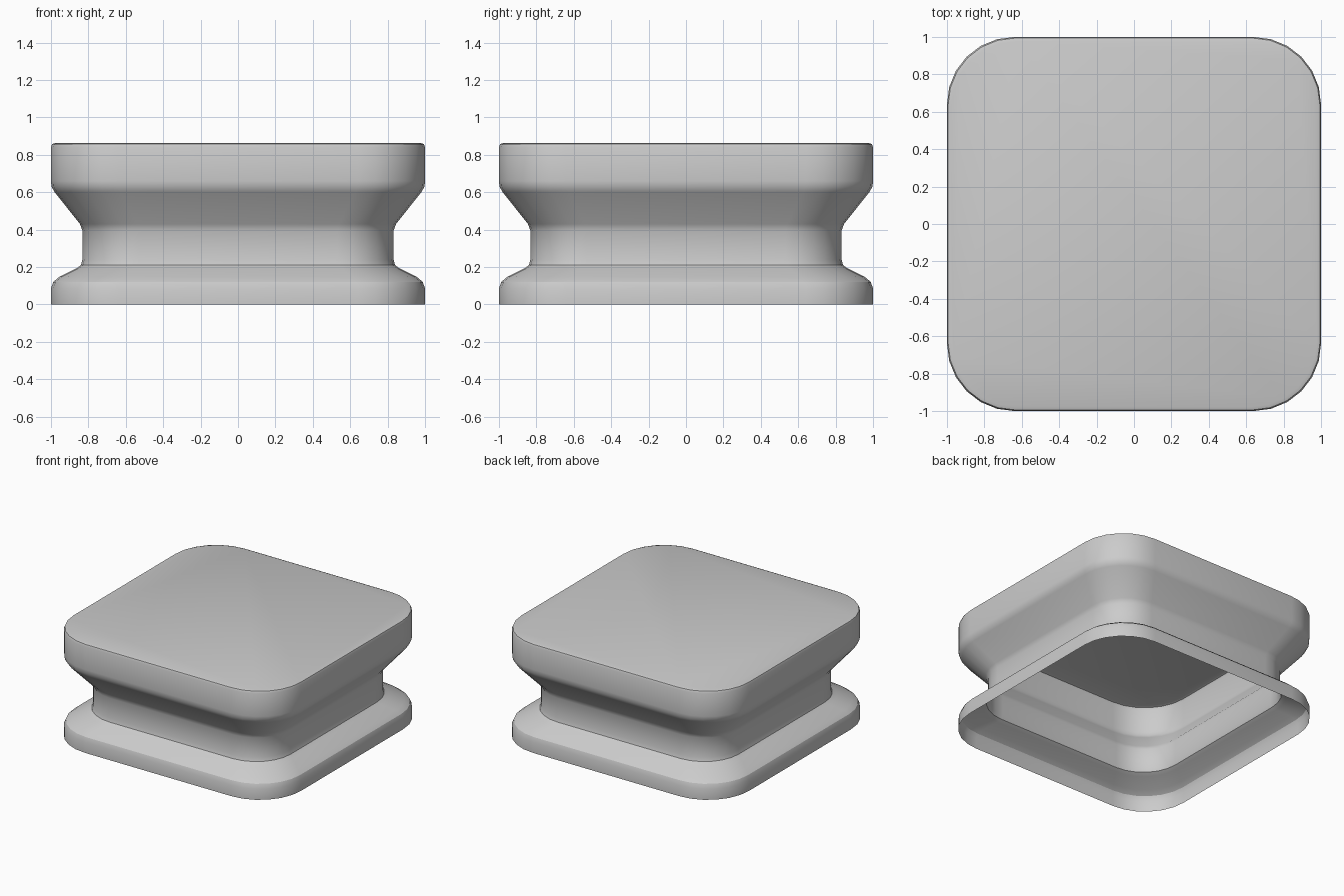
import bpy, bmesh, math

# Remove the default cube
cube = bpy.data.objects.get("Cube")
if cube:
    bpy.data.objects.remove(cube, do_unlink=True)

# Plain grey material
GREY = (0.6, 0.6, 0.6, 1.0)
mat = bpy.data.materials.new("plain_grey")
mat.use_nodes = True
mat.diffuse_color = GREY
mat.node_tree.nodes["Principled BSDF"].inputs["Base Color"].default_value = GREY


def rounded_square(radius, segments):
    """Counter-clockwise outline of a square of half-width 1 with round corners."""
    points = []
    for corner in range(4):
        mid = math.pi / 4 + corner * math.pi / 2
        cx = math.copysign(1 - radius, math.cos(mid))
        cy = math.copysign(1 - radius, math.sin(mid))
        for i in range(segments + 1):
            a = corner * math.pi / 2 + i / segments * math.pi / 2
            points.append((cx + radius * math.cos(a), cy + radius * math.sin(a)))
    return points


# Side profile from the open bottom rim to the top: (half-width, height)
profile = [
    (1.0, 0.0), (1.0, 0.085), (0.988, 0.12), (0.955, 0.148),
    (0.865, 0.192), (0.84, 0.21), (0.832, 0.24),
    (0.832, 0.395), (0.845, 0.43), (0.98, 0.6), (0.997, 0.63), (1.0, 0.66),
    (1.0, 0.84), (0.994, 0.857), (0.978, 0.863),
]

# Hollow shell: scaled outlines bridged together, closed only at the top
bm = bmesh.new()
outline = rounded_square(0.36, 6)
rings = [[bm.verts.new((x * s, y * s, z)) for x, y in outline] for s, z in profile]
n = len(outline)
for low, high in zip(rings, rings[1:]):
    for i in range(n):
        j = (i + 1) % n
        bm.faces.new((low[i], low[j], high[j], high[i]))
bm.faces.new(rings[-1])

mesh = bpy.data.meshes.new("pedestal_shell")
bm.to_mesh(mesh)
bm.free()
mesh.materials.append(mat)
shell = bpy.data.objects.new("pedestal_shell", mesh)
bpy.context.collection.objects.link(shell)

# Smooth sides with a crisp flat top
bpy.context.view_layer.objects.active = shell
shell.select_set(True)
bpy.ops.object.shade_smooth_by_angle(angle=math.radians(30))
